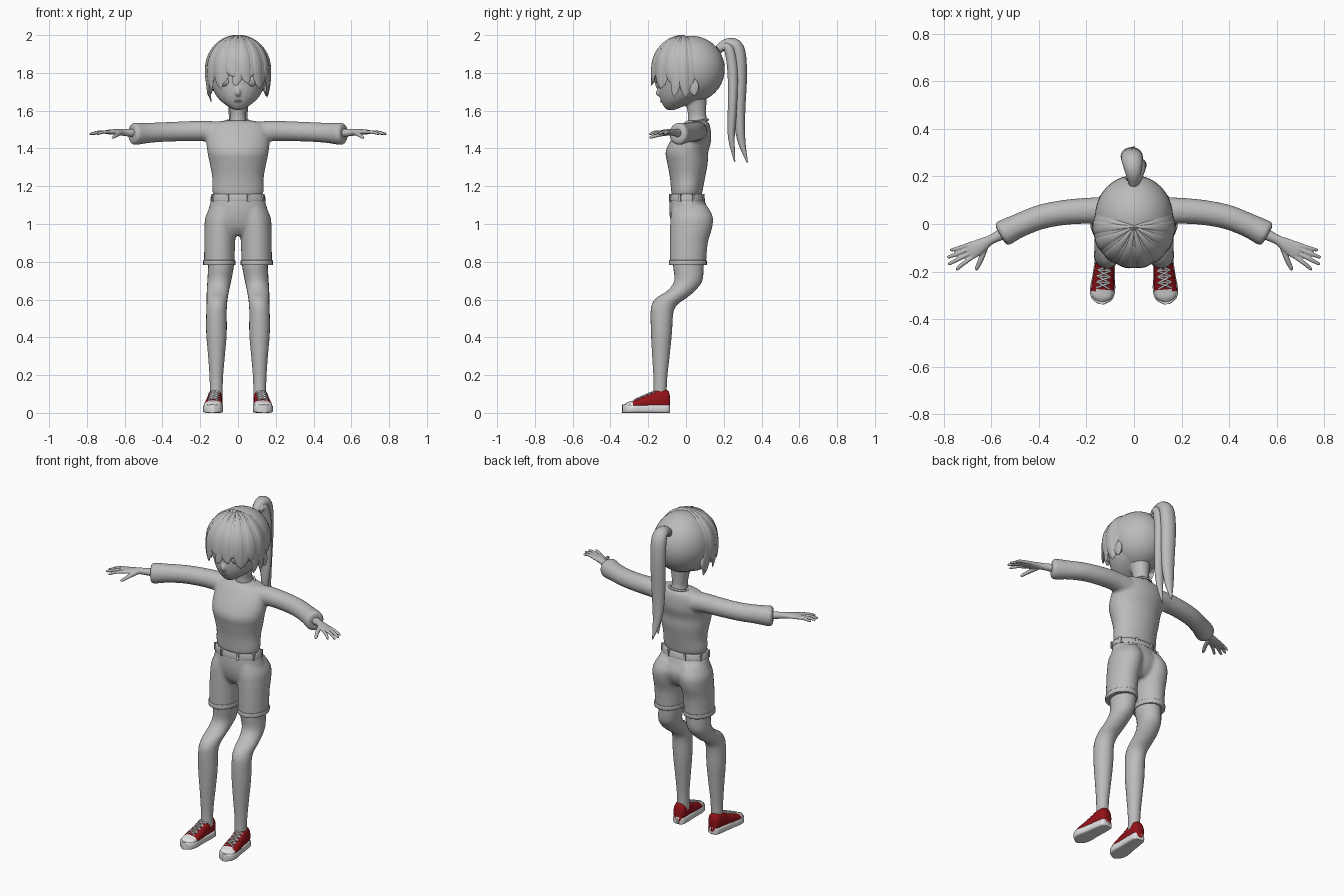
import bpy, bmesh, math
from math import sin, cos, pi, sqrt
from mathutils import Vector, Matrix

if "Cube" in bpy.data.objects:
    bpy.data.objects.remove(bpy.data.objects["Cube"])
X, Y, Z = Vector((1, 0, 0)), Vector((0, 1, 0)), Vector((0, 0, 1))


def material(name, rgb):
    mat = bpy.data.materials.new(name)
    mat.use_nodes = True
    color = (*rgb, 1)
    mat.diffuse_color = color
    mat.node_tree.nodes["Principled BSDF"].inputs["Base Color"].default_value = color
    return mat


GREY = material("plain grey", (.5, .5, .5))
RED = material("canvas red", (.3, .006, .01))
WHITE = material("rubber white", (.75, .75, .75))


def smooth_rows(rows, steps=4):
    """Catmull-Rom interpolation of rows of numbers."""
    rows = [Vector(r) for r in rows]
    out = []
    for i in range(len(rows) - 1):
        a, b, c, d = (rows[min(max(i + k, 0), len(rows) - 1)] for k in (-1, 0, 1, 2))
        for j in range(steps):
            t = j / steps
            m, n = (c - a) / 2, (d - b) / 2
            out.append(b + m * t + ((c - b) * 3 - m * 2 - n) * t**2 + ((b - c) * 2 + m + n) * t**3)
    return out + [rows[-1]]


def loft(bm, rings, sides=24, power=1):
    """Skin rings given as (center, half axis, half axis), closed at both ends."""
    def bend(a):
        return math.copysign(abs(a)**power, a)
    loops = []
    for c, u, v in rings:
        angles = [2 * pi * k / sides for k in range(sides)]
        loops.append([bm.verts.new(c + u * bend(cos(a)) + v * bend(sin(a))) for a in angles])
    for a, b in zip(loops, loops[1:]):
        for k in range(sides):
            n = (k + 1) % sides
            bm.faces.new((a[k], a[n], b[n], b[k]))
    bm.faces.new(loops[0])
    bm.faces.new(loops[-1])


def column(bm, rows, **kw):
    """Horizontal ellipses: z, center x, center y, radius x, radius y."""
    loft(bm, [(Vector((x, y, z)), X * rx, Y * ry) for z, x, y, rx, ry in smooth_rows(rows)], **kw)


def tube(bm, rows, side, **kw):
    """Path sweep: x, y, z, radius along side, radius across side."""
    rows = smooth_rows(rows)
    pts = [Vector(r[:3]) for r in rows]
    rings = []
    for i, p in enumerate(pts):
        along = (pts[min(i + 1, len(pts) - 1)] - pts[max(i - 1, 0)]).normalized()
        v = along.cross(side).normalized()
        rings.append((p, v.cross(along) * rows[i][3], v * rows[i][4]))
    loft(bm, rings, **kw)


def ball(bm, center, radii, segments=24):
    place = Matrix.Translation(center) @ Matrix.Diagonal((*radii, 1))
    bmesh.ops.create_uvsphere(bm, u_segments=segments, v_segments=segments // 2, radius=1, matrix=place)


def finish(name, bm, mats=(GREY,), mirror=False, voxel=0, relax=0, rule=None):
    bmesh.ops.recalc_face_normals(bm, faces=bm.faces)
    for f in bm.faces:
        f.smooth = True
        if rule:
            f.material_index = rule(f.calc_center_median())
    mesh = bpy.data.meshes.new(name)
    bm.to_mesh(mesh)
    bm.free()
    mesh.set_sharp_from_angle(angle=math.radians(50))
    for m in mats:
        mesh.materials.append(m)
    ob = bpy.data.objects.new(name, mesh)
    bpy.context.collection.objects.link(ob)
    if mirror:
        ob.modifiers.new("Mirror", 'MIRROR').use_mirror_merge = False
    if voxel:
        mod = ob.modifiers.new("Blend", 'REMESH')
        mod.mode, mod.voxel_size, mod.use_smooth_shade = 'VOXEL', voxel, True
        mod = ob.modifiers.new("Relax", 'SMOOTH')
        mod.factor, mod.iterations = .5, relax
    return ob


# Head, neck, nose and ears blended into one skin
bm = bmesh.new()
column(bm, [(1.604, 0, -.08, .018, .02), (1.62, 0, -.068, .05, .048), (1.65, 0, -.04, .09, .092),
            (1.69, 0, -.01, .122, .132), (1.75, 0, .005, .145, .148), (1.82, 0, .01, .15, .15),
            (1.9, 0, .01, .135, .135), (1.96, 0, .01, .08, .09)], sides=32)
column(bm, [(1.49, 0, .065, .06, .06), (1.56, 0, .06, .043, .05), (1.6, 0, .057, .045, .05), (1.68, 0, .05, .06, .06)])
tube(bm, [(0, -.13, 1.73, .008, .008), (0, -.148, 1.695, .013, .013), (0, -.135, 1.68, .012, .008)], X)
for s in (-1, 1):
    ball(bm, (s * .148, .04, 1.725), (.014, .03, .042))
    tube(bm, [(s * .15, .03 + .03 * cos(a / 3), 1.725 + .042 * sin(a / 3), .009, .009) for a in range(-4, 9)], X)
finish("head", bm, voxel=.006, relax=4)

# Eyes, lids and lips
bm = bmesh.new()
ball(bm, (.066, -.116, 1.755), (.034, .02, .028))
ball(bm, (.064, -.13, 1.755), (.017, .009, .019))
tube(bm, [(.066 - .04 * cos(a * pi / 6), -.128 + .02 * (a / 6)**2, 1.755 + .032 * sin(a * pi / 6), .004, .005)
          for a in range(7)], Y, sides=8)
finish("eyes", bm, mirror=True)
bm = bmesh.new()
for z, w in ((1.657, .03), (1.648, .024)):
    tube(bm, [(w * k, -.131 + .012 * k * k, z + .003 * k * k, .006, .005 - .004 * k * k) for k in (-1, -.5, 0, .5, 1)],
         Y, sides=10)
finish("lips", bm)

# Scalp hair, open over the face
bm = bmesh.new()
ball(bm, (0, .03, 1.82), (.164, .175, .176), 40)
bmesh.ops.delete(bm, geom=[f for f in bm.faces if f.calc_center_median().y < .015
                           and f.calc_center_median().z < 1.87], context='FACES')
finish("hair_cap", bm).modifiers.new("Thickness", 'SOLIDIFY').thickness = .006

# Fringe locks fanning out from the crown
bm = bmesh.new()
COUNT = 17
for i in range(COUNT):
    f = 2 * i / (COUNT - 1) - 1
    a = f * 1.78
    drop = .04 + .1 * f * f + (.035, 0, .05)[i % 3]
    out, side = Vector((sin(a), -cos(a), 0)), Vector((cos(a), sin(a), 0))
    rings = []
    for j in range(21):
        t = j / 10
        k, theta = max(t - 1, 0), min(t, 1) * pi / 2
        r = .163 * sin(theta) * (1 + .04 * k - .13 * f * f * k * k)
        lean = side * .015 * k * k * (1 if i % 2 else -1)
        center = Vector((0, -.012, 1.82 - drop * k)) + out * r + Z * .17 * cos(theta) + lean
        normal = out * sin(theta) + Z * cos(theta)
        taper = sqrt(max(1 - k**1.6, .002))
        rings.append((center, side * (.004 + .03 * sin(theta)) * taper, normal * (.009 + .003 * (i % 2)) * taper))
    loft(bm, rings, sides=12)
finish("fringe", bm)

# Ponytail and its tie
bm = bmesh.new()
tube(bm, [(0, .17, 1.925, .022, .022), (-.003, .22, 1.953, .035, .03), (-.008, .272, 1.93, .045, .036),
          (-.01, .286, 1.8, .046, .037), (-.01, .282, 1.6, .04, .032), (-.01, .292, 1.45, .028, .022),
          (0, .325, 1.325, .003, .003)], X)
tube(bm, [(.01, .18, 1.93, .018, .018), (.018, .225, 1.93, .028, .026), (.02, .248, 1.8, .032, .028),
          (.02, .245, 1.6, .032, .024), (.015, .24, 1.46, .022, .018), (.01, .258, 1.33, .003, .003)], X)
finish("ponytail", bm)
bpy.ops.mesh.primitive_torus_add(major_radius=.027, minor_radius=.009, location=(0, .195, 1.938), rotation=(1.1, 0, 0))
tie = bpy.context.object
tie.name = "hair_tie"
tie.data.materials.append(GREY)
bpy.ops.object.shade_smooth()

# Sweater: torso and sleeves blended together
bm = bmesh.new()
column(bm, [(1.15, 0, .003, .128, .08), (1.18, 0, .005, .137, .084), (1.25, 0, .008, .137, .094),
            (1.32, 0, .008, .15, .107), (1.38, 0, .005, .162, .113), (1.44, 0, .025, .168, .108),
            (1.5, 0, .045, .162, .086), (1.535, 0, .055, .135, .066), (1.548, 0, .058, .07, .05)], sides=32)
for s in (-1, 1):
    tube(bm, [(s * x, y, z, a, b) for x, y, z, a, b in (
        (.09, .055, 1.48, .062, .06), (.17, .056, 1.492, .056, .055), (.28, .05, 1.491, .053, .053),
        (.39, .03, 1.487, .052, .052), (.48, -.005, 1.482, .051, .054), (.535, -.032, 1.478, .055, .059),
        (.555, -.043, 1.478, .055, .056), (.562, -.047, 1.478, .04, .04))], Y)
finish("sweater", bm, voxel=.009, relax=5)
bpy.ops.mesh.primitive_torus_add(major_radius=.062, minor_radius=.006, location=(0, .055, 1.542), rotation=(.17, 0, 0))
collar = bpy.context.object
collar.name = "collar"
collar.data.materials.append(GREY)
bpy.ops.object.shade_smooth()

# Hands: palm, four fingers and thumb
bm = bmesh.new()
tube(bm, [(.53, -.03, 1.48, .028, .024), (.6, -.065, 1.485, .02, .019), (.64, -.088, 1.487, .029, .016),
          (.685, -.114, 1.487, .035, .012), (.698, -.121, 1.486, .022, .008)], Y)
fingers = (((.697, -.09), (.772, -.112)), ((.695, -.106), (.784, -.142)),
           ((.69, -.122), (.78, -.17)), ((.68, -.136), (.748, -.192)))
for (x, y), (tx, ty) in fingers:
    tube(bm, [(x - .02, y + .01, 1.487, .009, .009), ((x + tx) / 2, (y + ty) / 2, 1.486, .009, .009),
              (tx - .005, ty + .003, 1.477, .007, .007), (tx, ty, 1.476, .003, .003)], Y, sides=12)
tube(bm, [(.62, -.08, 1.483, .014, .013), (.64, -.14, 1.473, .012, .011), (.66, -.185, 1.459, .009, .008),
          (.665, -.195, 1.457, .003, .003)], X, sides=12)
finish("hands", bm, mirror=True, voxel=.0035, relax=3)

# Shorts: hips and two legs blended together
bm = bmesh.new()
column(bm, [(1.15, 0, .003, .137, .086), (1.1, 0, .01, .15, .098), (1.04, 0, .022, .166, .108),
            (.98, 0, .022, .166, .092), (.94, 0, .02, .1, .06)], sides=32)
for s in (-1, 1):
    column(bm, [(1.1, s * .075, .02, .065, .09), (1.04, s * .086, .03, .086, .112), (.98, s * .093, .027, .085, .112),
                (.9, s * .097, .015, .082, .101), (.785, s * .099, .01, .081, .096)])
finish("shorts", bm, voxel=.009, relax=5)

# Waistband, belt loops and turned hems
bm = bmesh.new()
column(bm, [(1.156, 0, .003, .13, .08), (1.156, 0, .003, .14, .09), (1.125, 0, .005, .147, .096),
            (1.122, 0, .005, .14, .09)], sides=32)
for a in range(8):
    angle = (a + .5) * pi / 4
    place = Matrix.Translation((.145 * cos(angle), .004 + .095 * sin(angle), 1.139)) @ Matrix.Rotation(angle, 4, 'Z')
    bmesh.ops.create_cube(bm, size=1, matrix=place @ Matrix.Diagonal((.01, .014, .04, 1)))
finish("waistband", bm)
bm = bmesh.new()
column(bm, [(.808, .099, .011, .08, .094), (.806, .099, .011, .085, .1), (.784, .099, .01, .085, .1),
            (.782, .099, .01, .076, .09)])
finish("shorts_hems", bm, mirror=True)

# Bare legs with bent knees
bm = bmesh.new()
column(bm, [(.84, .09, .013, .068, .08), (.78, .09, .013, .068, .081), (.7, .099, .012, .063, .074),
            (.65, .106, -.022, .059, .073), (.61, .11, -.075, .056, .08), (.575, .112, -.112, .054, .068),
            (.53, .114, -.127, .054, .06), (.42, .114, -.13, .054, .055), (.3, .114, -.133, .044, .046),
            (.18, .115, -.136, .035, .036), (.08, .115, -.138, .034, .035)])
finish("legs", bm, mirror=True)

# Shoes, laid out along a slightly turned-out foot axis
FOOT = Vector((.085, -1, 0)).normalized()
ACROSS = Z.cross(FOOT)


def on_foot(s, lateral, z):
    return Vector((.116, -.086, z)) + FOOT * s + ACROSS * lateral


def foot_ring(s, w, low, high):
    return on_foot(s, 0, (low + high) / 2), ACROSS * w, Z * (high - low) / 2


bm = bmesh.new()
upper = [(0, .02, .09), (.012, .034, .12), (.06, .039, .126), (.1, .041, .105), (.14, .045, .088),
         (.19, .048, .067), (.225, .04, .056), (.246, .012, .04)]
loft(bm, [foot_ring(s, w, .015, top) for s, w, top in smooth_rows(upper)], power=.8)
finish("shoe_uppers", bm, (RED, WHITE), mirror=True, rule=lambda c: 1 if c.y < -.278 else 0)
bm = bmesh.new()
outline = [(0, .015), (.01, .036), (.06, .043), (.13, .047), (.19, .053), (.23, .043), (.252, .012)]
loft(bm, [foot_ring(s, w, 0, .044) for s, w in smooth_rows(outline)], power=.4)
finish("shoe_soles", bm, (WHITE,), mirror=True)

# Laces crossing over the tongue
bm = bmesh.new()


def lace(s0, s1):
    rows = []
    for k in range(-4, 5):
        s, lateral = s0 + (s1 - s0) * (k + 4) / 8, .027 * k / 4
        top = .105 - .43 * (s - .1)
        middle = (top + .015) / 2
        z = middle + (top - middle) * sqrt(1 - (lateral / .046)**2) + .003
        rows.append((*on_foot(s, lateral, z), .004, .004))
    tube(bm, rows, Z, sides=8)


for i in range(4):
    s = .085 + .025 * i
    lace(s, s)
    lace(s, s + .025)
    lace(s + .025, s)
finish("laces", bm, (WHITE,), mirror=True)
